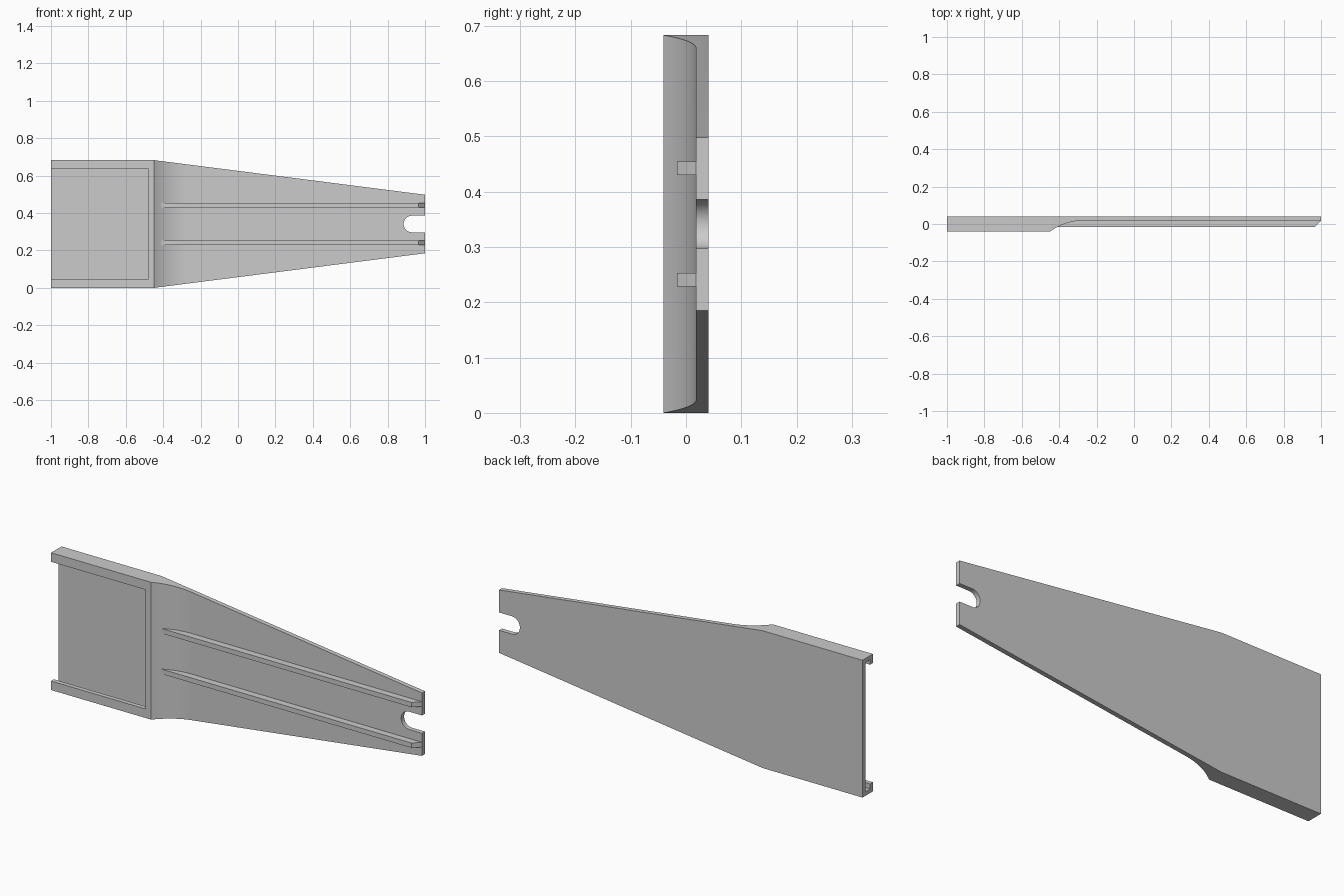
import bpy, bmesh, math

if "Cube" in bpy.data.objects:
    bpy.data.objects.remove(bpy.data.objects["Cube"])

H = 0.683          # full height
MID = H / 2
FRONT, BACK = -0.041, 0.041
FLOOR = 0.018      # front surface of the thin plate


def prism(name, pts, axis, lo, hi):
    """Extrude a closed profile: axis 'z' takes (x, y) points, 'y' takes (x, z)."""
    bm = bmesh.new()
    place = (lambda p, d: (p[0], p[1], d)) if axis == 'z' else (lambda p, d: (p[0], d, p[1]))
    a = [bm.verts.new(place(p, lo)) for p in pts]
    b = [bm.verts.new(place(p, hi)) for p in pts]
    bm.faces.new(a)
    bm.faces.new(b[::-1])
    n = len(pts)
    for i in range(n):
        j = (i + 1) % n
        bm.faces.new((a[i], b[i], b[j], a[j]))
    bmesh.ops.recalc_face_normals(bm, faces=bm.faces)
    me = bpy.data.meshes.new(name)
    bm.to_mesh(me)
    bm.free()
    ob = bpy.data.objects.new(name, me)
    bpy.context.collection.objects.link(ob)
    return ob


def box(name, x0, x1, y0, y1, z0, z1):
    return prism(name, [(x0, y0), (x1, y0), (x1, y1), (x0, y1)], 'z', z0, z1)


def combine(target, tool, op):
    mod = target.modifiers.new(op, 'BOOLEAN')
    mod.operation, mod.object, mod.solver = op, tool, 'EXACT'
    bpy.context.view_layer.objects.active = target
    bpy.ops.object.modifier_apply(modifier=mod.name)
    bpy.data.objects.remove(tool, do_unlink=True)


# Side profile: thick block, concave sweep down to the thin plate
R, X_END = 0.304, -0.27
sweep_angle = math.asin(0.18 / R)
profile = [(-1.1, BACK), (-1.1, FRONT)]
for i in range(17):
    t = sweep_angle * (1 - i / 16)
    profile.append((X_END - R * math.sin(t), FLOOR - R + R * math.cos(t)))
profile += [(1.1, FLOOR), (1.1, BACK)]
plate = prism("tapered_plate", profile, 'z', -0.1, 0.8)

# Tapered outline with a rounded open slot at the narrow end
r, cx = 0.0445, 0.93
outline = [(-1, 0), (-0.45, 0), (1, 0.185), (1, MID - r)]
for i in range(25):
    t = -math.pi / 2 - math.pi * i / 24
    outline.append((cx + r * math.cos(t), MID + r * math.sin(t)))
outline += [(1, MID + r), (1, H - 0.185), (-0.45, H), (-1, H)]
combine(plate, prism("outline", outline, 'y', -0.2, 0.2), 'INTERSECT')

# Recess in the block, with a groove behind each rail lip
combine(plate, box("recess", -1.1, -0.48, -0.1, FLOOR, 0.045, H - 0.045), 'DIFFERENCE')
combine(plate, box("groove", -1.1, -0.48, -0.019, FLOOR, 0.02, H - 0.02), 'DIFFERENCE')

# Two stiffening ribs with sloped ends
for s in (-1, 1):
    z = MID + s * 0.101
    rib = prism("rib", [(-0.415, 0.03), (-0.415, -0.016), (0.966, -0.016),
                        (1, FLOOR), (1, 0.03)], 'z', z - 0.012, z + 0.012)
    combine(plate, rib, 'UNION')

bpy.ops.object.select_all(action='DESELECT')
plate.select_set(True)
bpy.context.view_layer.objects.active = plate
bpy.ops.object.shade_smooth_by_angle(angle=math.radians(20))
